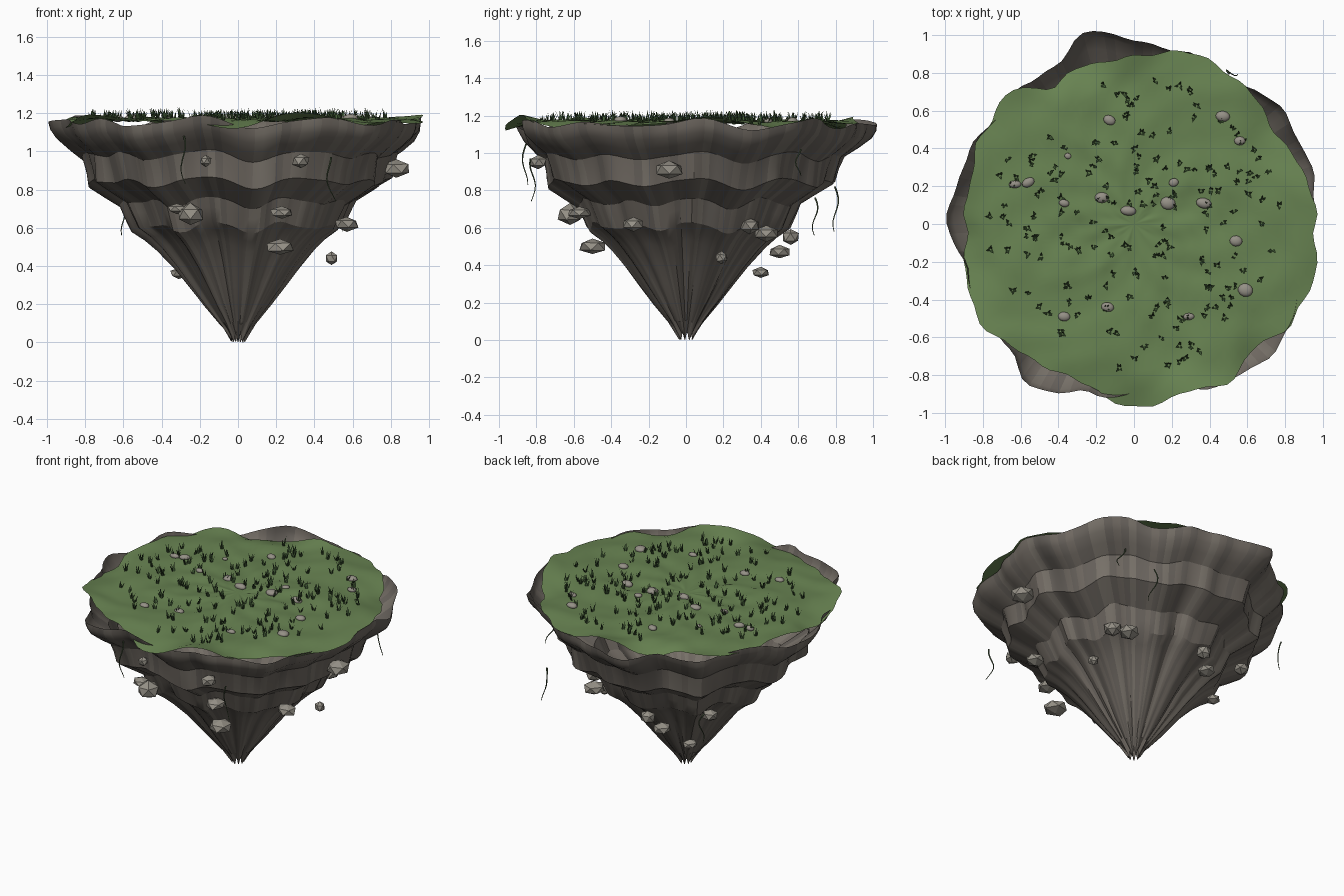
import bpy, bmesh, math, random
from math import sin, cos, pi, radians
from mathutils import Vector, Matrix

if "Cube" in bpy.data.objects:
    bpy.data.objects.remove(bpy.data.objects["Cube"])

random.seed(7)
SEG = 120


def material(name, rgb):
    m = bpy.data.materials.new(name)
    m.diffuse_color = (*rgb, 1)
    m.use_nodes = True
    m.node_tree.nodes["Principled BSDF"].inputs["Base Color"].default_value = m.diffuse_color
    return m


def make_object(name, bm, mats, smooth=None):
    me = bpy.data.meshes.new(name)
    bm.to_mesh(me)
    bm.free()
    ob = bpy.data.objects.new(name, me)
    bpy.context.collection.objects.link(ob)
    for m in mats:
        me.materials.append(m)
    if smooth:
        bpy.ops.object.select_all(action='DESELECT')
        ob.select_set(True)
        bpy.context.view_layer.objects.active = ob
        bpy.ops.object.shade_smooth_by_angle(angle=radians(smooth))
    return ob


def outline(table, a):
    """Smoothly interpolated radius from a table of evenly spaced angles."""
    t = (a % (2 * pi)) / (2 * pi) * len(table)
    i, f = int(t), t % 1
    f = f * f * (3 - 2 * f)
    return table[i % len(table)] * (1 - f) + table[(i + 1) % len(table)] * f


def bridge(bm, lower, upper, mat=None):
    n = len(lower)
    for i in range(n):
        j = (i + 1) % n
        f = bm.faces.new((lower[i], lower[j], upper[j], upper[i]))
        if mat:
            f.material_index = mat(i)


rock_mats = [material("rock_dark", (.135, .12, .105)), material("rock_mid", (.16, .14, .12)),
             material("rock_light", (.185, .165, .14))]
grass_mat = material("grass", (.14, .23, .085))
blade_mat = material("grass_blade", (.05, .10, .035))
stone_mat = material("stone", (.30, .28, .24))
root_mat = material("root", (.08, .12, .06))

# Outlines seen from above, every 15 degrees
ROCK = [.96, .98, .98, .96, .93, .95, .98, 1.02, .93, .93, .95, .95,
        .98, .92, .93, .95, 1.0, .93, .88, .91, .97, 1.0, .96, .93]
GRASS = [.96, .95, .89, .92, .95, .95, .88, .88, .85, .96, .93, .90,
         .89, .92, .97, .92, .88, .89, .98, .93, .97, .92, .99, .99]

# Stepped rock cone: (height, radius), wavy strata, fluted towards the tip
PROFILE = [(.02, .035), (.10, .095), (.20, .175), (.30, .25), (.40, .325), (.505, .415),
           (.56, .475), (.605, .54), (.68, .575), (.735, .60), (.79, .69), (.84, .77),
           (.91, .785), (.98, .805), (1.03, .87), (1.08, .925), (1.12, .945), (1.155, .95)]


def rock_point(z, r, a):
    k = min(1, z / 1.1)
    top = outline(ROCK, a) / .95
    lobes = 1 + (top - 1) * k
    flute = .03 * sin(11 * a + 1) + .025 * sin(19 * a + 2 * sin(3 * a)) + .014 * sin(31 * a)
    flute *= 1 - .7 * k
    wave = .02 * sin(10 * a + .6) + .013 * sin(7 * a + 2) + .006 * sin(17 * a + 5 * z)
    wave *= min(1, z / .5)
    rad = r * (lobes + flute + .012 * k * sin(13 * a + z * 9) + .01 * k * sin(5 * a - z * 12))
    tip = .02 * sin(9 * a) if z < .05 else 0
    return Vector((rad * cos(a), rad * sin(a), z + wave + tip))


bm = bmesh.new()
rings = []
for z, r in PROFILE:
    rings.append([bm.verts.new(rock_point(z, r, 2 * pi * i / SEG)) for i in range(SEG)])
stripes = [random.choice((0, 1, 1, 2)) for _ in range(SEG)]
for lo, up in zip(rings, rings[1:]):
    bridge(bm, lo, up, lambda i: stripes[i])
make_object("rock_body", bm, rock_mats, 28)


# Grass sheet with a curling, overhanging rim
def grass_z(a, t):
    ripple = .006 * sin(6 * a + 9 * t) + .005 * sin(11 * a - 16 * t) + .003 * sin(17 * a + 25 * t)
    rim = max(0, (t - .8) / .2) ** 1.5
    return 1.168 + ripple * min(1, t * 3) + rim * (.02 * sin(5 * a + 1) + .018 * sin(9 * a) - .008)


bm = bmesh.new()
centre = bm.verts.new((0, 0, 1.168))
prev = None
for t in (.08, .16, .24, .32, .4, .48, .56, .64, .72, .8, .85, .9, .95, 1):
    ring = []
    for i in range(SEG):
        a = 2 * pi * i / SEG
        r = t * (outline(GRASS, a) + .01 * sin(17 * a) + .006 * sin(29 * a))
        ring.append(bm.verts.new((r * cos(a), r * sin(a), grass_z(a, t))))
    if prev:
        bridge(bm, ring, prev)
    else:
        for i in range(SEG):
            bm.faces.new((ring[i], ring[(i + 1) % SEG], centre))
    prev = ring
bmesh.ops.recalc_face_normals(bm, faces=bm.faces)
if sum(f.normal.z for f in bm.faces) < 0:
    bmesh.ops.reverse_faces(bm, faces=bm.faces)
make_object("grass_top", bm, [grass_mat], 40)

# Grass tufts: leaning triangular blades
bm = bmesh.new()
for _ in range(180):
    a, r = random.uniform(0, 2 * pi), .78 * math.sqrt(random.uniform(.02, 1))
    base = Vector((r * cos(a), r * sin(a), grass_z(a, r / .93) - .004))
    for _ in range(5):
        d = random.uniform(0, 2 * pi)
        out, side = Vector((cos(d), sin(d), 0)), Vector((-sin(d), cos(d), 0)) * .008
        foot = base + out * .004
        tip = foot + out * random.uniform(.01, .026) + Vector((0, 0, random.uniform(.035, .06)))
        bm.faces.new([bm.verts.new(p) for p in (foot - side, foot + side, tip)])
make_object("grass_tufts", bm, [blade_mat])

# Smooth pebbles lying in the grass: x, y, size
PEBBLES = [(-.63, .21, .033), (-.56, .22, .035), (-.37, .11, .028), (-.35, .36, .018), (-.17, .14, .038),
           (-.03, .07, .042), (.18, .11, .04), (.21, .22, .026), (.37, .11, .042), (-.13, .55, .033),
           (.47, .57, .038), (.56, .44, .03), (.54, -.09, .034), (.59, -.35, .04), (.29, -.49, .03),
           (-.14, -.44, .034), (-.37, -.49, .032)]
bm = bmesh.new()
for x, y, s in PEBBLES:
    z = grass_z(math.atan2(y, x), math.hypot(x, y) / .93) + .005
    m = (Matrix.Translation((x, y, z)) @ Matrix.Rotation(random.uniform(-.5, .5), 4, 'Z')
         @ Matrix.Diagonal((s, s * random.uniform(.6, .9), s * .5, 1)))
    bmesh.ops.create_uvsphere(bm, u_segments=12, v_segments=8, radius=1, matrix=m)
make_object("pebbles", bm, [stone_mat], 60)

# Faceted boulders hovering around the cone: x, y, z, size, flatness
BOULDERS = [(.83, -.09, .91, .08, .62), (.33, -.79, .95, .05, .8), (-.17, -.79, .95, .034, .9),
            (-.25, -.62, .67, .078, .75), (-.32, -.60, .70, .055, .5), (.23, -.57, .68, .066, .5),
            (.57, -.28, .62, .065, .6), (.22, -.50, .50, .08, .55), (.49, .19, .44, .036, 1),
            (.46, .34, .61, .06, .75), (.40, .43, .57, .073, .6), (-.10, .56, .55, .05, .9),
            (-.31, .40, .36, .05, .6), (-.17, .50, .47, .06, .6), (-.50, .45, .63, .055, .7)]
bm = bmesh.new()
for x, y, z, s, flat in BOULDERS:
    m = (Matrix.Translation((x, y, z)) @ Matrix.Rotation(random.uniform(0, 6), 4, 'Z')
         @ Matrix.Diagonal((s, s * .95, s * flat, 1)))
    for v in bmesh.ops.create_icosphere(bm, subdivisions=1, radius=1, matrix=m)["verts"]:
        v.co += (v.co - Vector((x, y, z))) * random.uniform(-.08, .08)
make_object("floating_boulders", bm, [stone_mat])

# Thin hanging roots: x, y, top, bottom
for n, (x, y, z0, z1) in enumerate([(-.62, .69, .76, .56), (-.30, -.86, 1.08, .83), (.47, -.82, .97, .74),
                                    (.50, .80, .82, .58), (.60, .60, 1.02, .88)]):
    cu = bpy.data.curves.new("hanging_root", 'CURVE')
    cu.dimensions = '3D'
    cu.bevel_depth = .005
    cu.bevel_resolution = 1
    sp = cu.splines.new('POLY')
    sp.points.add(8)
    for i, p in enumerate(sp.points):
        t = i / 8
        p.co = (x + .02 * sin(5 * t + n) + .03 * t, y + .015 * sin(6 * t + 2 * n), z0 + (z1 - z0) * t, 1)
        p.radius = 1 - .6 * t
    cu.materials.append(root_mat)
    bpy.context.collection.objects.link(bpy.data.objects.new(f"hanging_root_{n + 1}", cu))
